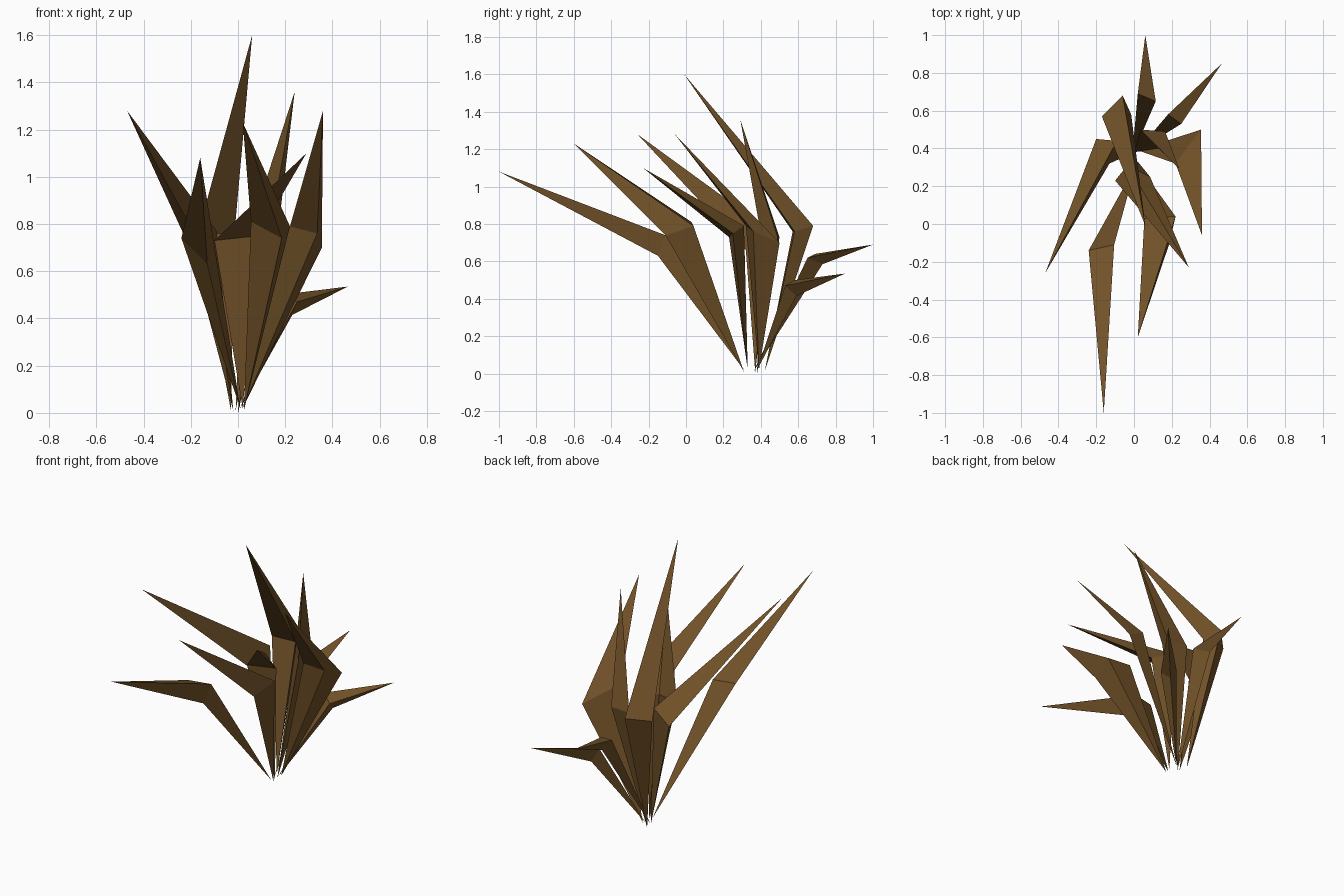
import bpy, bmesh

# Dry brown leaf material
brown = bpy.data.materials.new("dry_leaf")
brown.diffuse_color = (0.17, 0.085, 0.022, 1)


def blade(name, base, bend, tip):
    """Three-sided spike: a point at the root, a triangular bend, a point at the tip."""
    bm = bmesh.new()
    b = bm.verts.new(base)
    t = bm.verts.new(tip)
    ring = [bm.verts.new(p) for p in bend]
    for i in range(3):
        p, q = ring[i], ring[(i + 1) % 3]
        bm.faces.new((b, p, q))
        bm.faces.new((t, q, p))
    bmesh.ops.recalc_face_normals(bm, faces=bm.faces)
    me = bpy.data.meshes.new(name)
    bm.to_mesh(me)
    bm.free()
    me.materials.append(brown)
    bpy.context.collection.objects.link(bpy.data.objects.new(name, me))


# Long blades leaning to the front
blade("front_long_blade", (0.01, 0.31, 0.02),
      [(-0.24, -0.14, 0.74), (-0.105, -0.11, 0.74), (-0.13, -0.15, 0.63)], (-0.16, -1.0, 1.08))
blade("front_blade", (0.025, 0.31, 0.01),
      [(0.055, 0.03, 0.81), (0.22, 0.04, 0.79), (0.185, -0.11, 0.74)], (0.02, -0.6, 1.23))
blade("front_crossing_blade", (0.02, 0.33, 0.02),
      [(-0.10, 0.23, 0.73), (0.085, 0.25, 0.75), (-0.035, 0.31, 0.79)], (0.29, -0.23, 1.10))

# Blades at the sides
blade("left_blade", (-0.02, 0.37, 0.01),
      [(-0.20, 0.45, 0.69), (-0.09, 0.44, 0.77), (-0.13, 0.32, 0.66)], (-0.47, -0.26, 1.28))
blade("right_blade", (0.02, 0.39, 0.02),
      [(0.22, 0.32, 0.79), (0.335, 0.36, 0.76), (0.355, 0.50, 0.70)], (0.36, -0.06, 1.28))

# Tall upright blades
blade("tallest_blade", (-0.03, 0.42, 0.01),
      [(-0.17, 0.57, 0.76), (-0.06, 0.68, 0.79), (-0.015, 0.58, 0.76)], (0.06, -0.01, 1.60))
blade("upright_blade", (0.0, 0.38, 0.0),
      [(0.035, 0.50, 0.73), (0.165, 0.49, 0.73), (0.13, 0.40, 0.75)], (0.24, 0.29, 1.36))

# Short blades drooping to the back
blade("back_short_blade", (-0.01, 0.36, 0.01),
      [(0.02, 0.69, 0.64), (0.115, 0.65, 0.62), (0.06, 0.73, 0.585)], (0.06, 1.0, 0.69))
blade("back_right_short_blade", (0.01, 0.38, 0.02),
      [(0.18, 0.58, 0.50), (0.25, 0.53, 0.47), (0.23, 0.59, 0.415)], (0.465, 0.85, 0.535))
